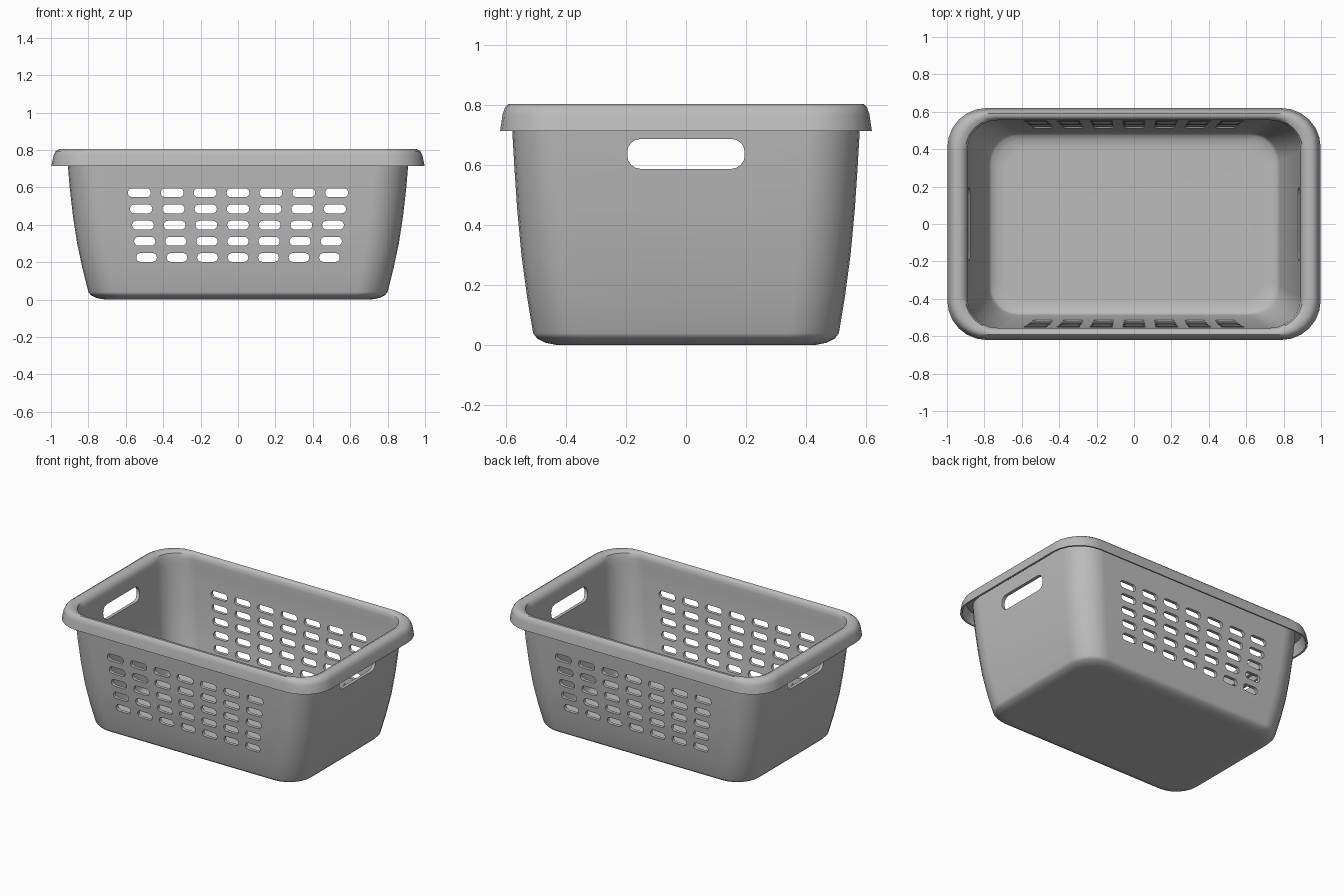
import bpy
import bmesh
from math import sin, cos, pi
from mathutils import Vector

if "Cube" in bpy.data.objects:
    bpy.data.objects.remove(bpy.data.objects["Cube"])

plastic = bpy.data.materials.new("grey plastic")
plastic.use_nodes = True
colour = (0.5, 0.5, 0.5, 1)
plastic.diffuse_color = colour
plastic.node_tree.nodes["Principled BSDF"].inputs["Base Color"].default_value = colour


def make_object(name, bm):
    bmesh.ops.recalc_face_normals(bm, faces=bm.faces)
    mesh = bpy.data.meshes.new(name)
    bm.to_mesh(mesh)
    bm.free()
    mesh.materials.append(plastic)
    obj = bpy.data.objects.new(name, mesh)
    bpy.context.collection.objects.link(obj)
    return obj


def rounded_outline(half_w, half_h, radius, steps):
    """Corner arcs of a rounded rectangle, counter-clockwise."""
    points = []
    for corner, (sx, sy) in enumerate([(1, 1), (-1, 1), (-1, -1), (1, -1)]):
        for i in range(steps + 1):
            a = (corner + i / steps) * pi / 2
            points.append((sx * (half_w - radius) + radius * cos(a),
                           sy * (half_h - radius) + radius * sin(a)))
    return points


def loft(bm, rings):
    """Skin between rings of points and cap both ends."""
    loops = [[bm.verts.new(p) for p in ring] for ring in rings]
    for a, b in zip(loops, loops[1:]):
        for i in range(len(a)):
            j = (i + 1) % len(a)
            bm.faces.new((a[i], a[j], b[j], b[i]))
    bm.faces.new(loops[0])
    bm.faces.new(loops[-1])


# Shell section: half width, half depth, height, corner radius
outer_wall = [
    (0.71, 0.43, 0.0, 0.13), (0.755, 0.47, 0.008, 0.15), (0.785, 0.497, 0.022, 0.16),
    (0.80, 0.51, 0.04, 0.165), (0.83, 0.53, 0.16, 0.17), (0.86, 0.549, 0.3, 0.175),
    (0.883, 0.563, 0.45, 0.18), (0.90, 0.573, 0.6, 0.18), (0.91, 0.58, 0.72, 0.18),
]
rim = [
    (0.912, 0.582, 0.78, 0.18), (0.96, 0.592, 0.785, 0.19),
    (0.985, 0.61, 0.715, 0.2), (0.998, 0.62, 0.715, 0.21),
    (0.986, 0.612, 0.77, 0.2), (0.975, 0.604, 0.793, 0.195), (0.955, 0.592, 0.805, 0.19),
    (0.928, 0.575, 0.805, 0.18), (0.903, 0.562, 0.793, 0.17), (0.89, 0.555, 0.765, 0.16),
]
wall = 0.022
inner_wall = [(w - wall, d - wall, max(z, wall + z * 0.9), r - wall * 0.5)
              for w, d, z, r in reversed(outer_wall)]

bm = bmesh.new()
loft(bm, [[(x, y, z) for x, y in rounded_outline(w, d, r, 6)]
          for w, d, z, r in outer_wall + rim + inner_wall])
basket = make_object("basket_shell", bm)

# Vent slots through the front and back walls
bm = bmesh.new()
for row in range(5):
    z = 0.225 + row * 0.0865
    spacing = 0.163 + row * 0.0032
    half_w = 0.055 + row * 0.0015
    for col in range(-3, 4):
        outline = rounded_outline(half_w, 0.0235, 0.0225, 4)
        loft(bm, [[(col * spacing + x, y, z + h) for x, h in outline] for y in (-0.8, 0.8)])
vents = make_object("vent_cutter", bm)

# Hand holes through the two end walls
bm = bmesh.new()
outline = rounded_outline(0.196, 0.05, 0.045, 4)
loft(bm, [[(x, y, 0.638 + h) for y, h in outline] for x in (-1.2, 1.2)])
handles = make_object("hand_hole_cutter", bm)

bpy.ops.object.select_all(action="DESELECT")
bpy.context.view_layer.objects.active = basket
basket.select_set(True)
for cutter in (vents, handles):
    mod = basket.modifiers.new(cutter.name, "BOOLEAN")
    mod.operation = "DIFFERENCE"
    mod.solver = "EXACT"
    mod.object = cutter
    bpy.ops.object.modifier_apply(modifier=mod.name)
    bpy.data.objects.remove(cutter)

# Smooth walls with crisp cut edges
bpy.ops.object.shade_smooth_by_angle(angle=0.7)
weighted = basket.modifiers.new("even_shading", "WEIGHTED_NORMAL")
weighted.keep_sharp = True
